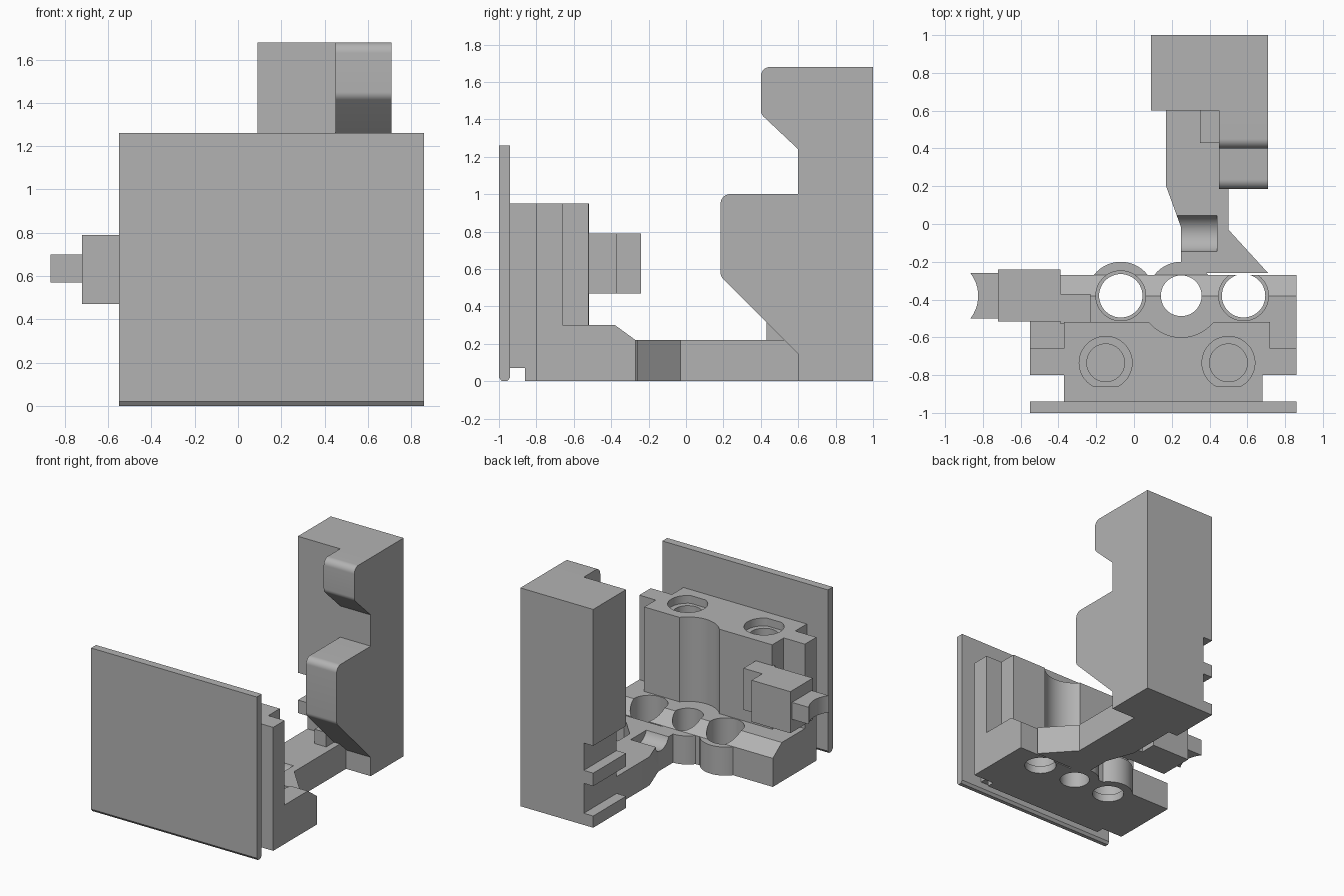
import bpy, bmesh, math
from mathutils import Vector

cube = bpy.data.objects.get("Cube")
if cube:
    bpy.data.objects.remove(cube, do_unlink=True)

grey = bpy.data.materials.new("plain grey")
grey.use_nodes = True
grey.diffuse_color = (0.45, 0.45, 0.45, 1)
grey.node_tree.nodes["Principled BSDF"].inputs["Base Color"].default_value = (0.45, 0.45, 0.45, 1)


def prism(name, profile, low, high, axis="z"):
    """Extrude a 2D profile: xy along z, or yz along x."""
    place = (lambda a, b, t: (a, b, t)) if axis == "z" else (lambda a, b, t: (t, a, b))
    bm = bmesh.new()
    face = bm.faces.new([bm.verts.new(place(a, b, low)) for a, b in profile])
    made = bmesh.ops.extrude_face_region(bm, geom=[face])["geom"]
    shift = Vector(place(0, 0, high - low))
    bmesh.ops.translate(bm, vec=shift, verts=[v for v in made if isinstance(v, bmesh.types.BMVert)])
    bmesh.ops.recalc_face_normals(bm, faces=bm.faces)
    mesh = bpy.data.meshes.new(name)
    bm.to_mesh(mesh)
    bm.free()
    mesh.materials.append(grey)
    obj = bpy.data.objects.new(name, mesh)
    bpy.context.collection.objects.link(obj)
    return obj


def rect(x0, x1, y0, y1):
    return [(x0, y0), (x1, y0), (x1, y1), (x0, y1)]


def arc(cx, cy, r, start, end, n=12):
    angles = [math.radians(start + (end - start) * i / n) for i in range(n + 1)]
    return [(cx + r * math.cos(a), cy + r * math.sin(a)) for a in angles]


def rod(cx, cy, r, low, high):
    return prism("cutter", arc(cx, cy, r, 0, 352.5, 47), low, high)


def combine(obj, others, operation):
    """Cut or join helpers into an object, then discard them."""
    bpy.context.view_layer.objects.active = obj
    for other in others:
        mod = obj.modifiers.new("combine", "BOOLEAN")
        mod.operation, mod.solver, mod.object = operation, "EXACT", other
        bpy.ops.object.modifier_apply(modifier=mod.name)
        bpy.data.objects.remove(other, do_unlink=True)


def smooth(obj):
    bpy.ops.object.select_all(action="DESELECT")
    obj.select_set(True)
    bpy.context.view_layer.objects.active = obj
    bpy.ops.object.shade_smooth_by_angle(angle=math.radians(30))


# Front plate with a chamfered lower edge
prism("front_plate", [(-1, 0.02), (-0.985, 0), (-0.955, 0), (-0.94, 0.02), (-0.94, 1.26), (-1, 1.26)],
      -0.55, 0.86, "x")

# Upper block: neck, wide shoulders and a concave channel at the back
block = prism("main_block", [(-0.37, -0.86), (0.68, -0.86), (0.68, -0.8), (0.86, -0.8), (0.86, -0.66),
                             (0.72, -0.66), (0.72, -0.52)] + arc(0.25, -0.38, 0.22, -39.5, -140.5, 24)
              + [(-0.37, -0.52), (-0.37, -0.66), (-0.55, -0.66), (-0.55, -0.8), (-0.37, -0.8)], 0, 0.95)
for x in (-0.15, 0.5):
    combine(block, [rod(x, -0.735, 0.14, 0.89, 1), rod(x, -0.735, 0.1, 0.5, 0.95)], "DIFFERENCE")
smooth(block)
prism("block_neck", rect(-0.37, 0.68, -0.94, -0.86), 0.07, 0.95)

# Sloped base with two rounded lobes and three through holes
base = prism("base", [(-0.8, 0), (-0.27, 0), (-0.27, 0.22), (-0.38, 0.3), (-0.8, 0.3)], -0.55, 0.86, "x")
combine(base, [rod(x, -0.38, 0.18, 0, 0.22) for x in (-0.07, 0.25)], "UNION")
for x, r in ((-0.07, 0.115), (0.25, 0.108), (0.58, 0.115)):
    combine(base, [rod(x, -0.38, r, -0.1, 0.5)], "DIFFERENCE")
    if x != 0.25:
        combine(base, [rod(x, -0.38, 0.132, 0.06, 0.5)], "DIFFERENCE")
smooth(base)

# Arm from base to column, with a scooped top
arm = prism("arm", [(0.25, -0.26), (0.71, -0.26), (0.5, -0.03), (0.5, 0.62), (0.17, 0.62), (0.17, 0.2),
                    (0.25, -0.02)], 0, 0.22)
combine(arm, [prism("cutter", arc(-0.05, 0.25, 0.1, 0, 352.5, 47), 0.1, 0.44, "x")], "DIFFERENCE")
smooth(arm)
prism("arm_stop", rect(0.35, 0.45, 0.43, 0.61), 0.2, 0.33)

# Column with side notches
column = prism("column", rect(0.09, 0.71, 0.6, 1), 0, 1.68)
for low, high in ((0.09, 0.32), (0.42, 0.63)):
    combine(column, [prism("cutter", rect(0, 0.17, 0.5, 1.1), low, high)], "DIFFERENCE")

# Rounded hooks on the column
for name, front, low, bottom, top in (("upper_hook", 0.4, 1.24, 1.43, 1.68), ("lower_hook", 0.185, 0.145, 0.56, 1)):
    hook = prism(name, [(0.61, low), (0.6, low)] + arc(front + 0.05, bottom + 0.02, 0.05, 225, 180, 6)
                 + arc(front + 0.05, top - 0.05, 0.05, 180, 90) + [(0.61, top)], 0.45, 0.71, "x")
    smooth(hook)

# Side bracket and its concave end tab
prism("side_bracket", [(-0.72, -0.515), (-0.39, -0.515), (-0.39, -0.53), (-0.23, -0.53), (-0.23, -0.37),
                       (-0.39, -0.37), (-0.39, -0.24), (-0.72, -0.24)], 0.47, 0.79)
tab = prism("bracket_tab", [(-0.71, -0.5), (-0.71, -0.26)] + arc(-1.02, -0.38, 0.195, 38, -38, 16), 0.57, 0.7)
smooth(tab)
